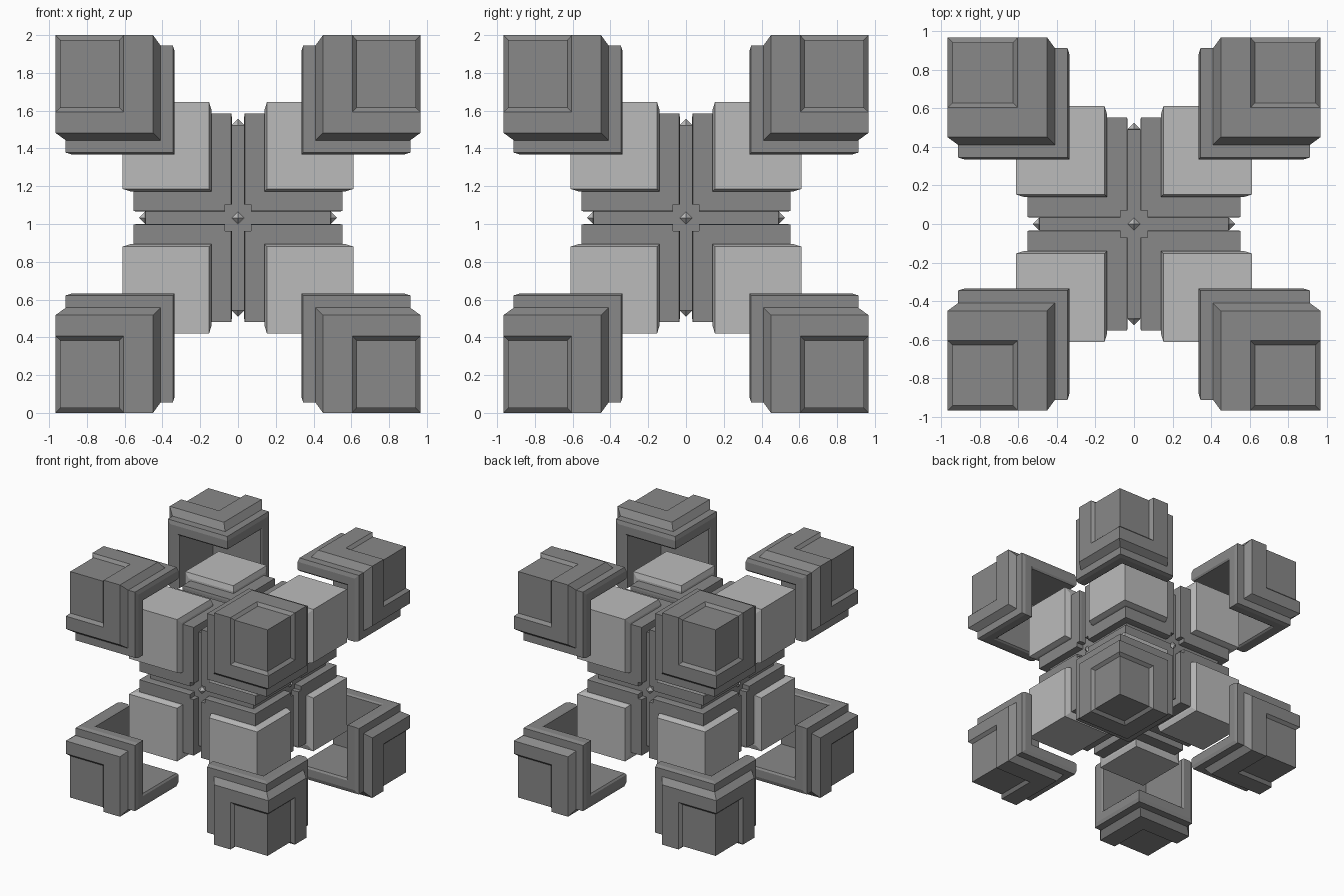
import bpy, bmesh
from mathutils import Vector
from itertools import product

if "Cube" in bpy.data.objects:
    bpy.data.objects.remove(bpy.data.objects["Cube"])

CZ = 1.033      # height of the centre
DROP = 0.066    # lower outer shells hang a little further down


def grey(name, v):
    mat = bpy.data.materials.new(name)
    mat.diffuse_color = (v, v, v, 1)
    mat.use_nodes = True
    mat.node_tree.nodes["Principled BSDF"].inputs["Base Color"].default_value = mat.diffuse_color
    return mat


DARK, LIGHT = grey("dark_grey", 0.25), grey("mid_grey", 0.5)


def finish(bm, name, loc, mat=DARK):
    bmesh.ops.recalc_face_normals(bm, faces=bm.faces)
    me = bpy.data.meshes.new(name)
    bm.to_mesh(me)
    bm.free()
    me.materials.append(mat)
    ob = bpy.data.objects.new(name, me)
    ob.location = loc
    bpy.context.collection.objects.link(ob)


def corner_shell(name, profile, sign, loc, notch=None, mat=DARK):
    """Sweep a profile of (edge position, face height, edge position in z) round a cube corner."""
    bm = bmesh.new()

    def vert(p):
        return bm.verts.new([c * s for c, s in zip(p, sign)])

    def ring(a, d, az):
        edge = (a, a, az)
        pts = []
        for k in (0, 2, 1):
            i, j = (k + 1) % 3, (k + 2) % 3
            u, v = edge[i], edge[j]
            # cube edge shared with the previous face, then the inner corner of this face
            uv = [(u, v)] if notch is None else [(notch, v), (notch, notch), (u, notch)]
            for u, v in [(d, v)] + uv:
                p = [0, 0, 0]
                p[k], p[i], p[j] = d, u, v
                pts.append(vert(p))
        return pts

    profile = [p if len(p) == 3 else (*p, p[0]) for p in profile]
    rings = [ring(*p) for p in profile]
    n = len(rings[0])
    for r, q in zip(rings, rings[1:]):
        for i in range(n):
            j = (i + 1) % n
            bm.faces.new((r[i], r[j], q[j], q[i]))
    # close both ends with three faces meeting at a corner point
    for r, p in ((rings[0], profile[0]), (rings[-1], profile[-1])):
        tip = vert((p[1],) * 3)
        m = n // 3
        for k in range(3):
            bm.faces.new([r[(k * m + i) % n] for i in range(m + 1)] + [tip])
    finish(bm, name, loc, mat)


# Profiles run from the inner wall, round the rim, to the outer face
OUTER = [(0.345, 0.80), (0.335, 0.815), (0.335, 0.88), (0.345, 0.912), (0.41, 0.912),
         (0.45, 0.967), (0.605, 0.967, 0.56), (0.628, 0.942, 0.583)]
MIDDLE = [(0.14, 0.50), (0.14, 0.57), (0.153, 0.612)]
INNER = [(0.033, 0.45), (0.033, 0.535), (0.036, 0.553)]

for sign in product((-1, 1), repeat=3):
    tag = "_".join(("left" if sign[0] < 0 else "right",
                    "front" if sign[1] < 0 else "back",
                    "lower" if sign[2] < 0 else "upper"))
    drop = DROP if sign[2] < 0 else 0
    corner_shell("outer_shell_" + tag, OUTER, sign, (0, 0, CZ - drop))
    corner_shell("middle_block_" + tag, MIDDLE, sign, (0, 0, CZ), mat=LIGHT)
    corner_shell("inner_block_" + tag, INNER, sign, (0, 0, CZ), notch=0.07)

# Core seen through the gaps
bm = bmesh.new()
bmesh.ops.create_cube(bm, size=0.98)
finish(bm, "core", (0, 0, CZ))

# Small eight-sided studs in the middle of each side
for axis, s in product(range(3), (-1, 1)):
    bm = bmesh.new()
    for k, t in product(range(3), (-0.033, 0.033)):
        p = Vector((0, 0, 0))
        p[k] = t
        bm.verts.new(p)
    bmesh.ops.convex_hull(bm, input=bm.verts)
    loc = Vector((0, 0, CZ))
    loc[axis] += 0.492 * s
    finish(bm, "stud_" + "xyz"[axis] + ("_minus" if s < 0 else "_plus"), loc, LIGHT)
